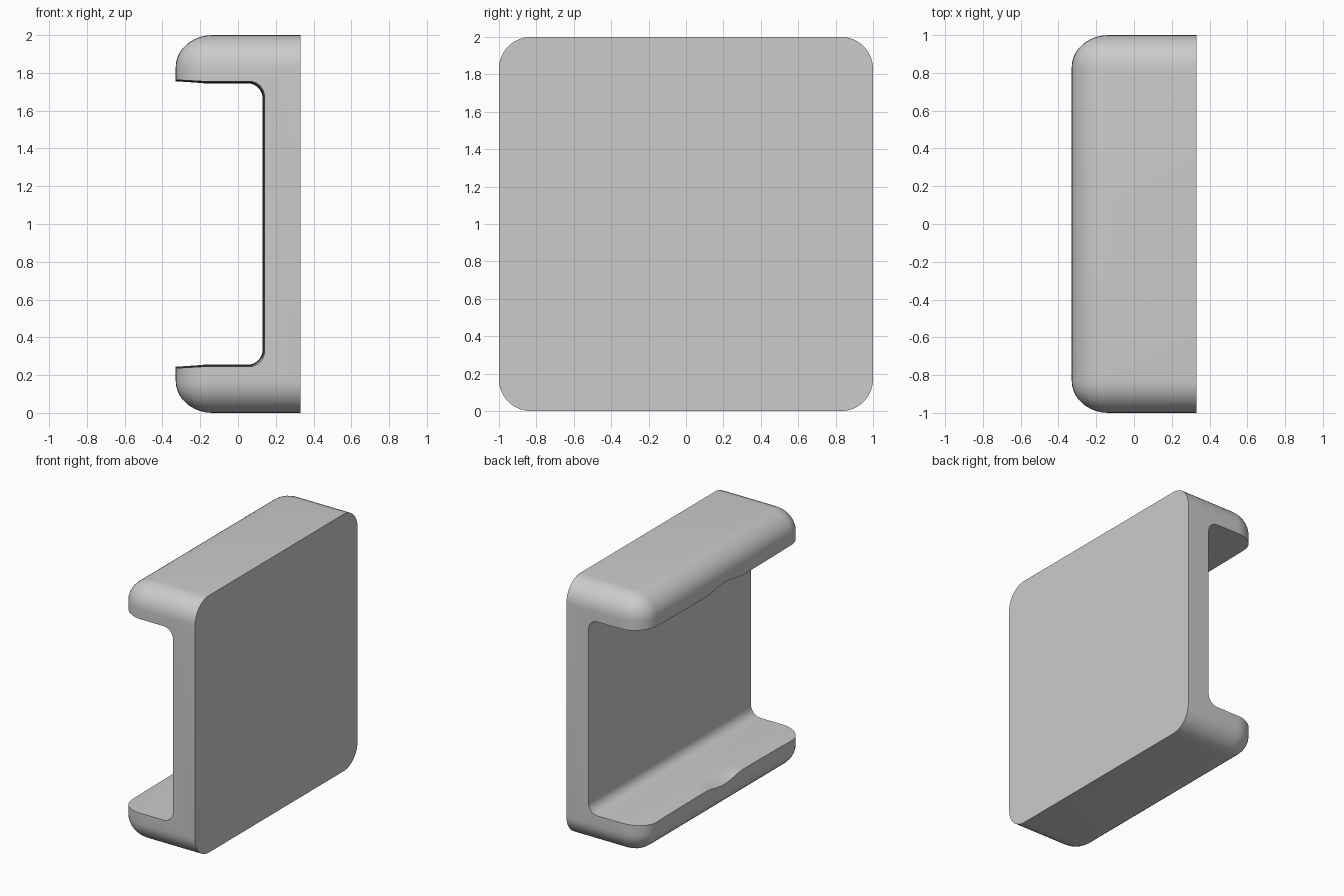
import bpy, bmesh, math
from mathutils import Matrix

if "Cube" in bpy.data.objects:
    bpy.data.objects.remove(bpy.data.objects["Cube"], do_unlink=True)

FACE_X = 0.33       # flat face at +x, open lips at -x
ROUND = 0.17        # outer corner radius
STRETCH = 1.15      # outer rounding is slightly longer along x

grey = bpy.data.materials.new("light grey")
grey.use_nodes = True
colour = (0.6, 0.6, 0.6, 1)
grey.diffuse_color = colour
grey.node_tree.nodes["Principled BSDF"].inputs["Base Color"].default_value = colour


def make_object(name, bm):
    bmesh.ops.recalc_face_normals(bm, faces=bm.faces[:])
    mesh = bpy.data.meshes.new(name)
    bm.to_mesh(mesh)
    bm.free()
    mesh.materials.append(grey)
    obj = bpy.data.objects.new(name, mesh)
    bpy.context.collection.objects.link(obj)
    return obj


# Block rounded everywhere except around the flat +x face
bm = bmesh.new()
bmesh.ops.create_cube(bm, size=1)
bmesh.ops.scale(bm, vec=(2 * FACE_X / STRETCH, 2, 2), verts=bm.verts[:])
rounded = [e for e in bm.edges if not all(v.co.x > 0 for v in e.verts)]
rounded += []
bmesh.ops.bevel(bm, geom=rounded, offset=ROUND, segments=10, profile=0.5,
                affect='EDGES', clamp_overlap=True)
bmesh.ops.scale(bm, vec=(STRETCH, 1, 1), verts=bm.verts[:])
bmesh.ops.transform(bm, matrix=Matrix.Translation((0, 0, 1)), verts=bm.verts[:])
body = make_object("channel_body", bm)


# Channel section at one y: filleted, slightly flared, with a shallow scoop in each lip
def half_section(y):
    flare = 0.01 * y * y
    scoop = 0.03 * math.cos(math.pi * y / 0.5) ** 2 if abs(y) < 0.25 else 0
    points = []
    for x in (-0.6, -0.33, -0.3, -0.27, -0.24, -0.21, -0.18, -0.05):
        fade = min(1, max(0, (-0.18 - x) / 0.15))
        points.append((x, 0.745 + flare + 0.01 * fade + scoop * fade * fade))
    for i in range(9):
        a = math.pi / 2 * (1 - i / 8)
        points.append((0.05 + flare + 0.08 * math.cos(a),
                       0.665 + flare + 0.08 * math.sin(a)))
    return points


bm = bmesh.new()
rings = []
for i in range(-44, 45):
    y = i / 40
    half = half_section(y)
    loop = half + [(x, -h) for x, h in reversed(half)]
    rings.append([bm.verts.new((x, y, 1 + h)) for x, h in loop])
for a, b in zip(rings, rings[1:]):
    for j in range(len(a)):
        k = (j + 1) % len(a)
        bm.faces.new((a[j], a[k], b[k], b[j]))
bm.faces.new(rings[0])
bm.faces.new(rings[-1])
cutter = make_object("channel_cutter", bm)
cutter.hide_render = True

# Cut the channel and shade smoothly
cut = body.modifiers.new("channel", 'BOOLEAN')
cut.operation = 'DIFFERENCE'
cut.solver = 'EXACT'
cut.object = cutter
bpy.ops.object.select_all(action='DESELECT')
body.select_set(True)
bpy.context.view_layer.objects.active = body
bpy.ops.object.modifier_apply(modifier=cut.name)
bpy.data.objects.remove(cutter, do_unlink=True)
bpy.ops.object.shade_smooth_by_angle(angle=math.radians(30))
